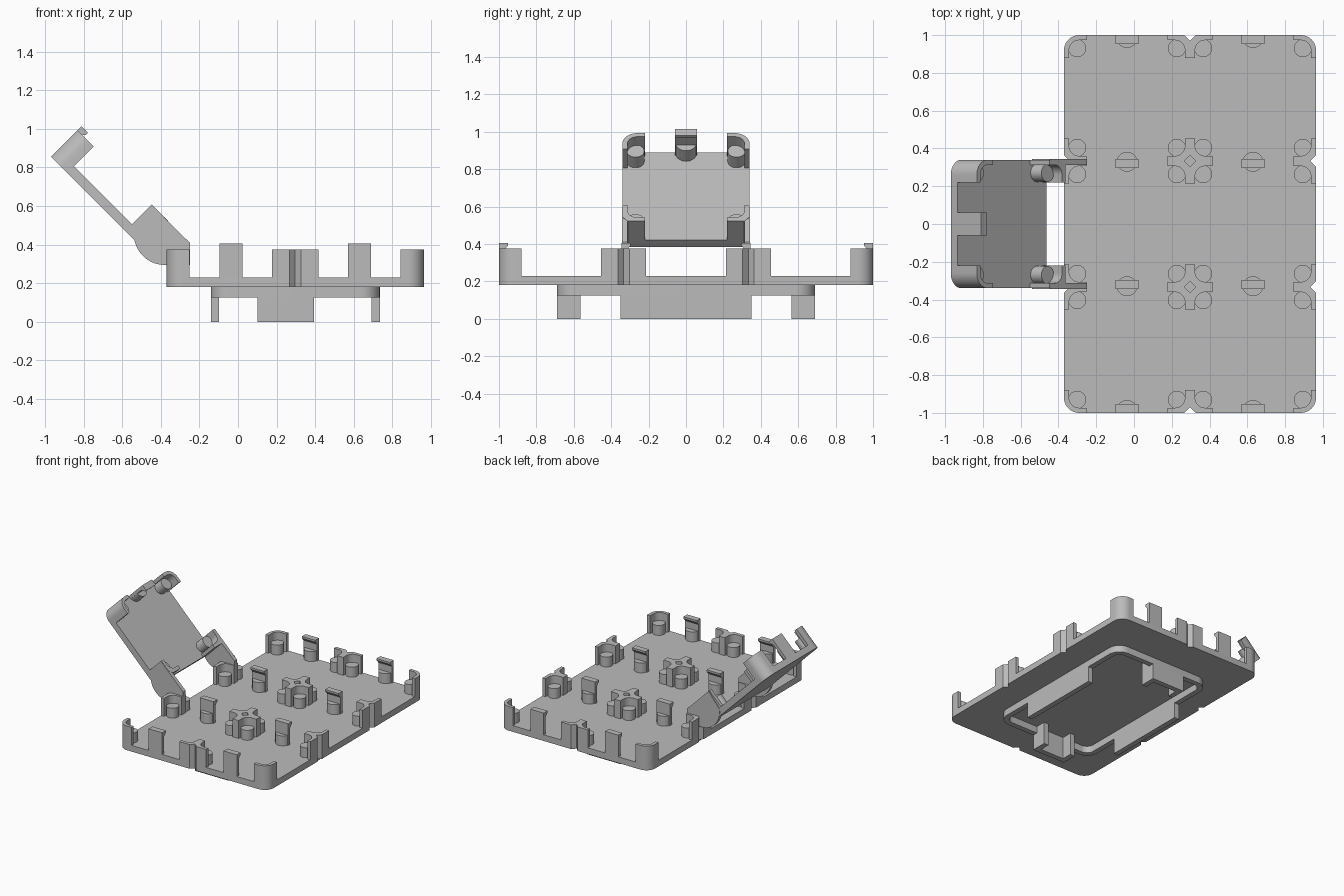
import bpy, bmesh, math
from mathutils import Matrix, Vector

cube = bpy.data.objects.get("Cube")
if cube:
    bpy.data.objects.remove(cube)

grey = bpy.data.materials.new("plain grey")
grey.use_nodes = True
grey.diffuse_color = (0.5, 0.5, 0.5, 1)
grey.node_tree.nodes["Principled BSDF"].inputs["Base Color"].default_value = (0.5, 0.5, 0.5, 1)

CELL_X, CELL_Y = 0.667, 2 / 3
FLOOR, WALL, CLIP, SEAT = 0.05, 0.195, 0.225, 0.13
BASE_Z = 0.18
COLS, ROWS = (-0.037, 0.63), (-CELL_Y, 0, CELL_Y)
ARM, THICK, ROUND, CHAMFER = 0.12, 0.027, 0.08, 0.03


def arc(cx, cy, r, start, end, n=10):
    """Points on an arc, angles in degrees."""
    angles = [math.radians(start + (end - start) * i / n) for i in range(n + 1)]
    return [(cx + r * math.cos(a), cy + r * math.sin(a)) for a in angles]


def prism(bm, pts, z0, z1, mat=Matrix()):
    """Extrude a flat outline from z0 to z1."""
    verts = [bm.verts.new(Vector((x, y, z0))) for x, y in pts]
    face = bm.faces.new(verts)
    top = bmesh.ops.extrude_face_region(bm, geom=[face])["geom"]
    moved = [v for v in top if isinstance(v, bmesh.types.BMVert)]
    bmesh.ops.translate(bm, verts=moved, vec=(0, 0, z1 - z0))
    bmesh.ops.transform(bm, matrix=mat, verts=verts + moved)


def rect(x0, x1, y0, y1):
    return [(x0, y0), (x1, y0), (x1, y1), (x0, y1)]


def finish(bm, name):
    bmesh.ops.recalc_face_normals(bm, faces=bm.faces)
    mesh = bpy.data.meshes.new(name)
    bm.to_mesh(mesh)
    bm.free()
    obj = bpy.data.objects.new(name, mesh)
    bpy.context.collection.objects.link(obj)
    mesh.materials.append(grey)
    bpy.ops.object.select_all(action='DESELECT')
    obj.select_set(True)
    bpy.context.view_layer.objects.active = obj
    bpy.ops.object.shade_smooth_by_angle(angle=math.radians(30))
    return obj


def corner_edge(rounded):
    """Outer outline of a corner at the origin, going from the y axis to the x axis."""
    if rounded:
        return arc(ROUND, ROUND, ROUND, 180, 270)
    return [(0, CHAMFER), (CHAMFER, 0)]


def corner_matrix(hx, hy, sx, sy):
    return Matrix.Translation((sx * hx, sy * hy, 0)) @ Matrix.Diagonal((-sx, -sy, 1, 1))


def slab(bm, mat, hx, hy, is_round):
    """Floor of one cell with its four corners shaped."""
    pts = []
    for sx, sy in ((-1, -1), (1, -1), (1, 1), (-1, 1)):
        m = corner_matrix(hx, hy, sx, sy)
        part = [(m @ Vector((x, y, 0))).xy for x, y in corner_edge(is_round(sx, sy))]
        pts += part if sx * sy > 0 else part[::-1]
    prism(bm, pts, 0, FLOOR, mat)


def posts(bm, mat, hx, hy, is_round):
    """Corner walls, each with a low round seat inside."""
    for sx in (-1, 1):
        for sy in (-1, 1):
            m = mat @ corner_matrix(hx, hy, sx, sy)
            inner = arc(ROUND, ROUND, ROUND - THICK, 270, 180)
            wall = [(0, ARM)] + corner_edge(is_round(sx, sy)) + [(ARM, 0), (ARM, THICK)]
            prism(bm, wall + inner + [(THICK, ARM)], 0, WALL, m)
            prism(bm, arc(0.07, 0.07, 0.047, 0, 348.75, 31), FLOOR / 2, SEAT, m)


def clip(bm, mat, both_sides=False):
    """Upright tab on an edge at y = 0 with a hook towards -y."""
    w = 0.06
    prism(bm, rect(-w, w, -0.025, 0), 0, CLIP, mat)
    hook = [(0, CLIP), (-0.048, CLIP), (-0.048, CLIP - 0.015), (-0.025, CLIP - 0.04), (0, CLIP - 0.04)]
    side = Matrix(((0, 0, 1, 0), (1, 0, 0, 0), (0, 1, 0, 0), (0, 0, 0, 1)))
    prism(bm, hook, -w, w, mat @ side)
    prism(bm, arc(0, -0.013, 0.055, 180, 360, 16), FLOOR / 2, SEAT, mat)
    if both_sides:
        prism(bm, arc(0, -0.018, 0.055, 0, 180, 16), FLOOR / 2, SEAT, mat)


# Base tray: six cells
tray, tray_posts = bmesh.new(), bmesh.new()
for i, cx in enumerate(COLS):
    for j, cy in enumerate(ROWS):
        m = Matrix.Translation((cx, cy, BASE_Z))

        def outer(sx, sy):
            return sx == 2 * i - 1 and sy == j - 1

        slab(tray, m, CELL_X / 2, CELL_Y / 2, outer)
        posts(tray_posts, m, CELL_X / 2, CELL_Y / 2, outer)
seam = sum(COLS) / 2
for sy in (-1, 1):
    y = sy * CELL_Y / 2
    prism(tray, rect(seam - 0.04, seam + 0.04, y - 0.04, y + 0.04), BASE_Z, BASE_Z + FLOOR)
finish(tray, "base_tray")
finish(tray_posts, "tray_corner_posts")

# Snap clips along the row edges
clips = bmesh.new()
for cx in COLS:
    for sy in (-1, 1):
        for y, both in ((1, False), (0.345, True)):
            m = Matrix.Translation((cx, sy * y, BASE_Z)) @ Matrix.Diagonal((1, sy, 1, 1))
            clip(clips, m, both)
finish(clips, "tray_clips")

# Tilted lid
lid_m = Matrix.Translation((-0.735, 0, 0.62)) @ Matrix.Rotation(math.radians(45), 4, 'Y')
LID_X, LID_Y = 0.3325, 0.34


def far_end(sx, sy):
    return sx < 0


lid, lid_posts, lid_clip = bmesh.new(), bmesh.new(), bmesh.new()
slab(lid, lid_m, LID_X, LID_Y, far_end)
posts(lid_posts, lid_m, LID_X, LID_Y, far_end)
clip(lid_clip, lid_m @ Matrix.Translation((-LID_X, 0, 0)) @ Matrix.Rotation(math.radians(90), 4, 'Z'))
finish(lid, "lid_panel")
finish(lid_posts, "lid_corner_posts")
finish(lid_clip, "lid_clip")

# Hinge arms
arms = bmesh.new()
upright = Matrix.Rotation(math.radians(90), 4, 'X')
outline = arc(-0.38, 0.455, 0.16, 170, 270, 16) + [(-0.25, 0.295), (-0.25, 0.41), (-0.443, 0.6)]
for y in (-0.343, 0.312):
    prism(arms, outline, -y - 0.031, -y, upright)
finish(arms, "hinge_arms")

# Hollow rim under the tray
X0, X1, Y1, T = -0.14, 0.735, 0.69, 0.042


def rounded(x0, x1, y, r):
    return (arc(x1 - r, y - r, r, 0, 90) + arc(x0 + r, y - r, r, 90, 180)
            + arc(x0 + r, r - y, r, 180, 270) + arc(x1 - r, r - y, r, 270, 360))


rim = bmesh.new()
loops = []
for pts in (rounded(X0, X1, Y1, 0.1), rounded(X0 + T, X1 - T, Y1 - T, 0.06)):
    for z in (0.125, BASE_Z + 0.01):
        loops.append([rim.verts.new((x, y, z)) for x, y in pts])
for a, b in ((0, 1), (1, 3), (3, 2), (2, 0)):
    n = len(loops[a])
    for k in range(n):
        q = (k + 1) % n
        rim.faces.new((loops[a][k], loops[a][q], loops[b][q], loops[b][k]))
finish(rim, "under_rim")

# Tall feet on the rim
feet = bmesh.new()
for x in (X0, X1 - T):
    prism(feet, rect(x, x + T, -0.35, 0.35), 0, 0.15)
for sy in (-1, 1):
    m = Matrix.Diagonal((1, sy, 1, 1))
    prism(feet, rect(0.10, 0.395, Y1 - T, Y1), 0, 0.15, m)
    for x in (0.10, 0.395 - T):
        prism(feet, rect(x, x + T, 0.565, Y1 - T), 0, BASE_Z + 0.01, m)
finish(feet, "rim_feet")
